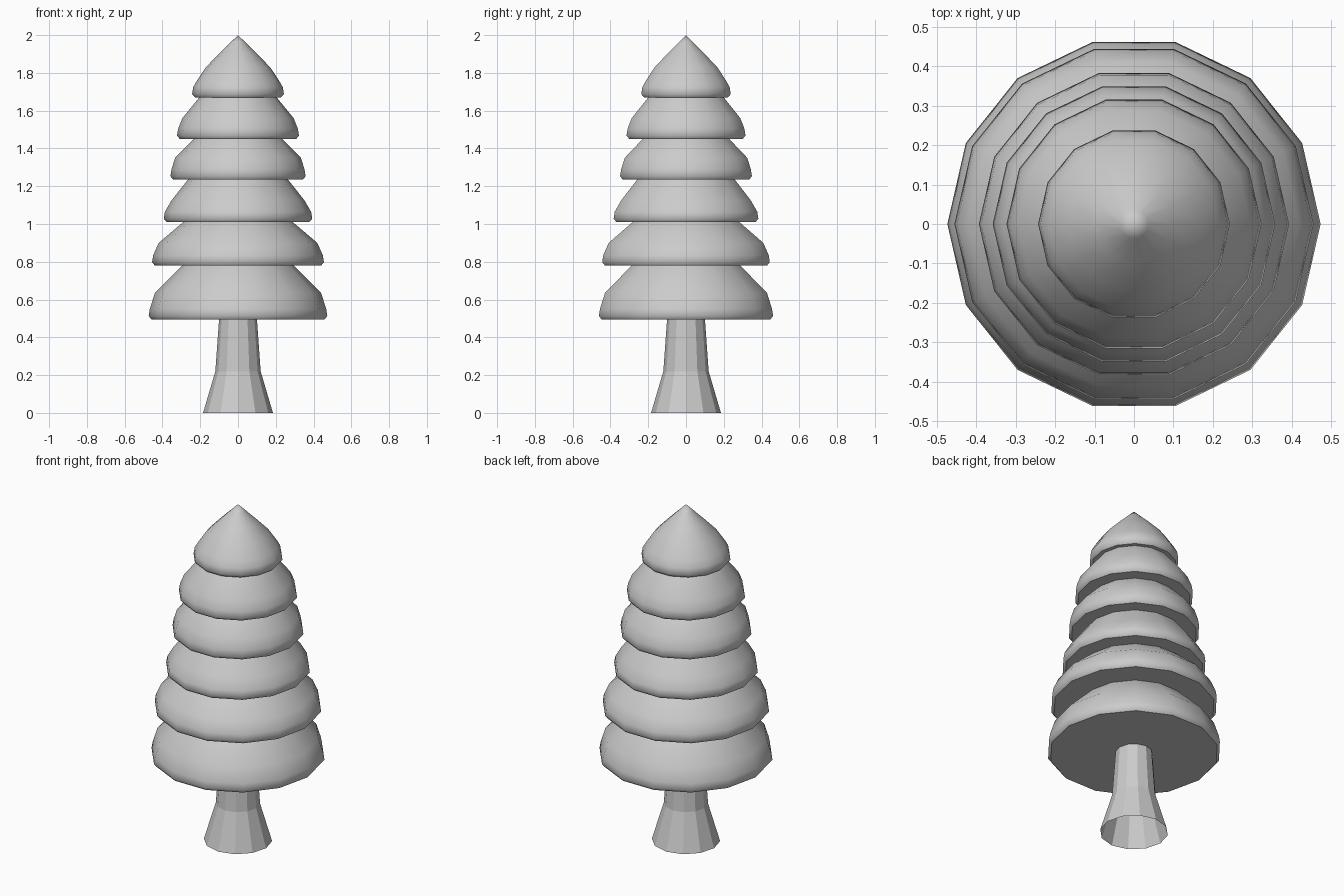
import bpy, bmesh
from math import sin, cos, tau, radians

if "Cube" in bpy.data.objects:
    bpy.data.objects.remove(bpy.data.objects["Cube"])


def lathe(name, profile, sides):
    """Revolve (radius, height) points around z; a zero radius makes a pole."""
    bm = bmesh.new()
    rings = []
    for r, z in profile:
        if r == 0:
            rings.append([bm.verts.new((0, 0, z))] * sides)
        else:
            rings.append([bm.verts.new((r * cos(tau * i / sides), r * sin(tau * i / sides), z))
                          for i in range(sides)])
    for a, b in zip(rings, rings[1:]):
        for i in range(sides):
            j = (i + 1) % sides
            bm.faces.new(list(dict.fromkeys((a[i], a[j], b[j], b[i]))))
    mesh = bpy.data.meshes.new(name)
    bm.to_mesh(mesh)
    bm.free()
    obj = bpy.data.objects.new(name, mesh)
    bpy.context.collection.objects.link(obj)
    return obj


# Flared trunk, open at the base, flat faces
lathe("trunk", [(0.185, 0), (0.12, 0.22), (0.1, 0.50)], 12)

# Foliage tiers: bottom height, rim radius, shoulder (r, z), neck (r, z)
tiers = [
    (0.495, 0.473, (0.44, 0.635), (0.295, 0.78)),
    (0.78, 0.455, (0.42, 0.90), (0.29, 1.01)),
    (1.01, 0.393, (0.352, 1.125), (0.265, 1.235)),
    (1.235, 0.358, (0.333, 1.35), (0.235, 1.45)),
    (1.45, 0.323, (0.295, 1.56), (0.205, 1.67)),
    (1.67, 0.243, (0.217, 1.76), (0.17, 1.83)),
]
profile = [(0.095, 0.495)]
for z, r, shoulder, neck in tiers:
    profile += [(r - 0.015, z), (r, z + 0.018), (r - 0.006, z + 0.055), shoulder, neck]
profile += [(0.1, 1.902), (0.037, 1.964), (0, 2.0)]
foliage = lathe("foliage", profile, 14)

# Smooth the tiers but keep the rims crisp
bpy.context.view_layer.objects.active = foliage
foliage.select_set(True)
bpy.ops.object.shade_smooth_by_angle(angle=radians(50))
